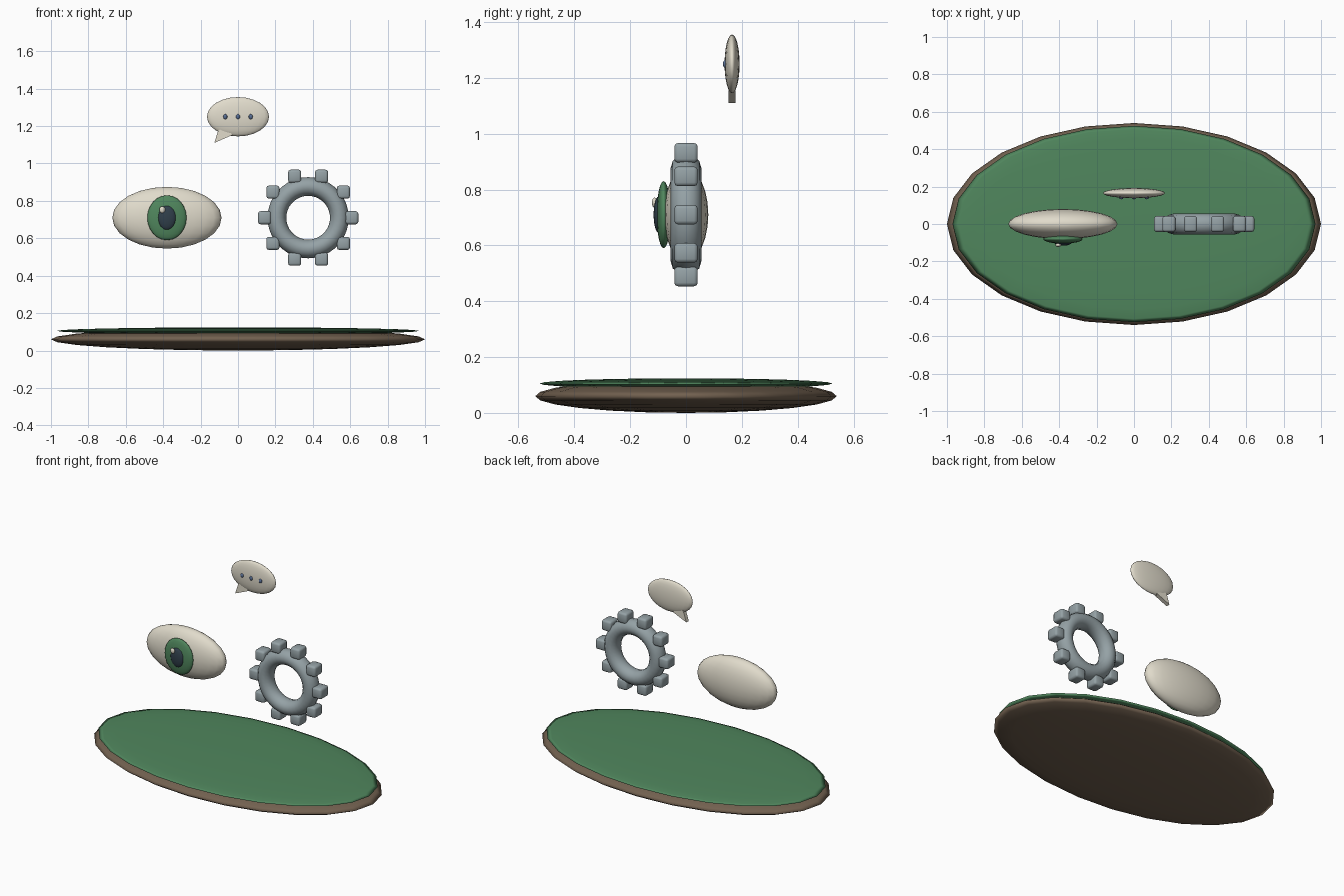
import bpy, bmesh, math
from mathutils import Matrix, Vector

if "Cube" in bpy.data.objects:
    bpy.data.objects.remove(bpy.data.objects["Cube"])


def material(name, rgb):
    m = bpy.data.materials.new(name)
    m.diffuse_color = (*rgb, 1)
    m.use_nodes = True
    m.node_tree.nodes["Principled BSDF"].inputs["Base Color"].default_value = m.diffuse_color
    return m


brown = material("brown", (0.17, 0.12, 0.08))
green = material("green", (0.08, 0.24, 0.11))
cream = material("cream", (0.75, 0.71, 0.60))
dark = material("dark", (0.03, 0.05, 0.07))
steel = material("steel", (0.30, 0.36, 0.38))
blue = material("blue", (0.10, 0.16, 0.30))


def add_object(name, bm, mat, smooth=True):
    mesh = bpy.data.meshes.new(name)
    bmesh.ops.recalc_face_normals(bm, faces=bm.faces)
    bm.to_mesh(mesh)
    bm.free()
    mesh.materials.append(mat)
    for p in mesh.polygons:
        p.use_smooth = smooth
    ob = bpy.data.objects.new(name, mesh)
    bpy.context.collection.objects.link(ob)
    return ob


def ellipsoid(name, loc, radii, mat, segments=24, rings=12):
    bm = bmesh.new()
    bmesh.ops.create_uvsphere(bm, u_segments=segments, v_segments=rings, radius=1,
                              matrix=Matrix.Translation(loc) @ Matrix.Diagonal((*radii, 1)))
    return add_object(name, bm, mat)


# Oval base with a thin green top
ellipsoid("base", (0, 0, 0.06), (1.0, 0.54, 0.06), brown)
ellipsoid("base_top", (0, 0, 0.105), (0.97, 0.525, 0.019), green)

# Eye
ellipsoid("eyeball", (-0.38, 0, 0.71), (0.292, 0.08, 0.165), cream)
ellipsoid("iris", (-0.38, -0.08, 0.71), (0.105, 0.025, 0.12), green)
ellipsoid("pupil", (-0.38, -0.098, 0.71), (0.048, 0.018, 0.065), dark)
ellipsoid("eye_highlight", (-0.405, -0.113, 0.753), (0.016, 0.009, 0.018), cream, 16, 8)

# Gear ring
center = Vector((0.375, 0, 0.71))
bpy.ops.mesh.primitive_torus_add(location=center, rotation=(math.pi / 2, 0, 0),
                                 major_radius=0.167, minor_radius=0.05,
                                 major_segments=36, minor_segments=12)
ring = bpy.context.object
ring.name = "gear_ring"
ring.scale.z = 1.1
ring.data.materials.append(steel)
bpy.ops.object.shade_smooth()

# Gear teeth: upright rounded blocks around the ring
for i in range(10):
    a = i * math.tau / 10
    pos = center + 0.233 * Vector((math.cos(a), 0, math.sin(a)))
    bm = bmesh.new()
    bmesh.ops.create_cube(bm, size=1, matrix=Matrix.Translation(pos)
                          @ Matrix.Diagonal((0.07, 0.084, 0.07, 1)))
    bmesh.ops.bevel(bm, geom=bm.edges[:], offset=0.013, segments=2, profile=0.5, affect='EDGES')
    add_object(f"gear_tooth_{i + 1}", bm, steel)

# Speech bubble with tail and dots
ellipsoid("speech_bubble", (0, 0.165, 1.25), (0.166, 0.027, 0.105), cream)
bm = bmesh.new()
tail = [(-0.127, 1.11), (-0.03, 1.152), (-0.06, 1.2), (-0.105, 1.178)]
face = bm.faces.new([bm.verts.new((x, 0.152, z)) for x, z in tail])
ext = bmesh.ops.extrude_face_region(bm, geom=[face])
bmesh.ops.translate(bm, vec=(0, 0.026, 0),
                    verts=[v for v in ext["geom"] if isinstance(v, bmesh.types.BMVert)])
add_object("bubble_tail", bm, cream, False)
for i, x in enumerate((-0.068, 0, 0.068)):
    ellipsoid(f"bubble_dot_{i + 1}", (x, 0.14, 1.25), (0.011, 0.008, 0.014), blue, 16, 8)
